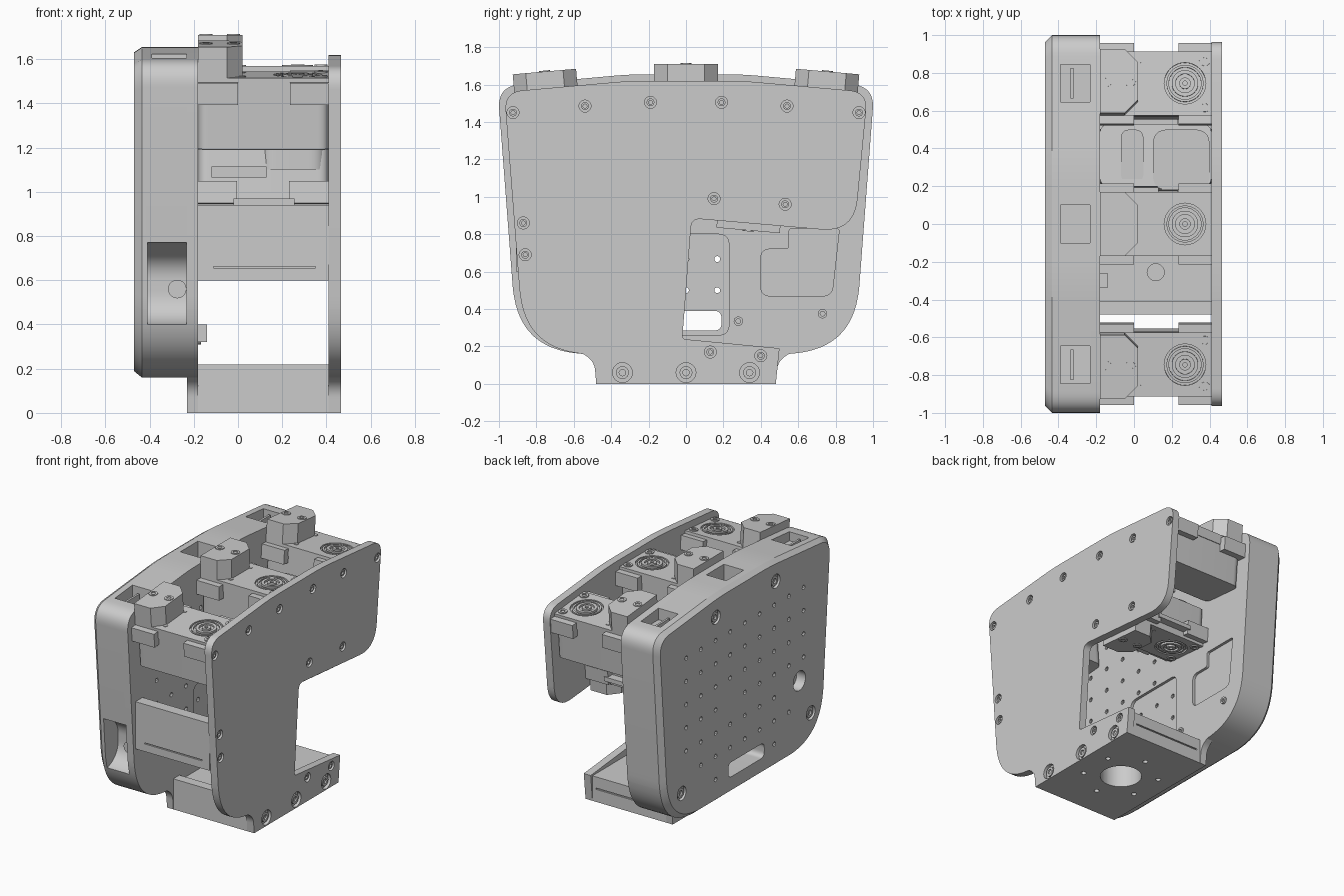
import bpy, bmesh, math
from mathutils import Matrix, Vector

if "Cube" in bpy.data.objects:
    bpy.data.objects.remove(bpy.data.objects["Cube"])

grey = bpy.data.materials.new("machined grey")
grey.use_nodes = True
grey.diffuse_color = (0.6, 0.6, 0.6, 1)
grey.node_tree.nodes["Principled BSDF"].inputs["Base Color"].default_value = (0.6, 0.6, 0.6, 1)

# Maps a flat (u, v) profile with depth w onto (y, z) with depth x
SIDE = Matrix(((0, 0, 1, 0), (1, 0, 0, 0), (0, 1, 0, 0), (0, 0, 0, 1)))
ID = Matrix.Identity(4)


def at(x, y, z):
    return Matrix.Translation((x, y, z))


def turn(angle, axis):
    return Matrix.Rotation(math.radians(angle), 4, axis)


def finish(name, bm, m=ID):
    bmesh.ops.remove_doubles(bm, verts=bm.verts, dist=1e-5)
    bmesh.ops.recalc_face_normals(bm, faces=bm.faces)
    mesh = bpy.data.meshes.new(name)
    bm.to_mesh(mesh)
    bm.free()
    mesh.transform(m)
    mesh.materials.append(grey)
    ob = bpy.data.objects.new(name, mesh)
    bpy.context.scene.collection.objects.link(ob)
    return ob


def skin(bm, rings):
    vs = [[bm.verts.new(p) for p in r] for r in rings]
    n = len(vs[0])
    for a, b in zip(vs, vs[1:]):
        for i in range(n):
            bm.faces.new((a[i], a[(i + 1) % n], b[(i + 1) % n], b[i]))
    bm.faces.new(vs[0][::-1])
    bm.faces.new(vs[-1])


def box(name, x0, x1, y0, y1, z0, z1, m=ID):
    bm = bmesh.new()
    c = [(x0, y0), (x1, y0), (x1, y1), (x0, y1)]
    skin(bm, [[(x, y, z) for x, y in c] for z in (z0, z1)])
    return finish(name, bm, m)


def rounded(points, steps=12):
    """Round each (u, v, radius) corner of a closed outline."""
    out = []
    for i, (u, v, r) in enumerate(points):
        p = Vector((u, v))
        if not r:
            out.append(p)
            continue
        a = Vector(points[i - 1][:2]) - p
        b = Vector(points[(i + 1) % len(points)][:2]) - p
        a, b = (p + e.normalized() * min(r, e.length * 0.9) for e in (a, b))
        for k in range(steps + 1):
            t = k / steps
            out.append(a * (1 - t) ** 2 + p * 2 * t * (1 - t) + b * t * t)
    return out


def prism(name, points, w0, w1, m=ID, chamfer=0):
    """Extrude an outline; the w0 end may be chamfered."""
    pts = rounded(points)
    mid = sum(pts, Vector((0, 0))) / len(pts)
    rings = []
    if chamfer:
        rings.append([(*(mid + (p - mid) * (1 - chamfer)), w0) for p in pts])
        w0 += chamfer
    rings += [[(*p, w) for p in pts] for w in (w0, w1)]
    bm = bmesh.new()
    skin(bm, rings)
    return finish(name, bm, m)


def lathe(name, profile, m=ID, seg=24):
    bm = bmesh.new()
    ang = [2 * math.pi * i / seg for i in range(seg)]
    skin(bm, [[(r * math.cos(a), r * math.sin(a), z) for a in ang] for r, z in profile])
    return finish(name, bm, m)


def rod(name, r, w0, w1, m=ID, seg=20):
    return lathe(name, [(r, w0), (r, w1)], m, seg)


def screw(name, r, m):
    """Socket head screw standing on the local origin."""
    lathe(name, [(r, -0.01), (r, 0.013), (r * 0.5, 0.013), (r * 0.5, 0.002)], m, 18)


def cut(target, cutters):
    """Subtract cutters, bake the result and remove them."""
    bm = bmesh.new()
    for c in cutters:
        bm.from_mesh(c.data)
        bpy.data.objects.remove(c)
    tool = finish("cutter", bm)
    tool.hide_render = True
    mod = target.modifiers.new("cut", 'BOOLEAN')
    mod.object, mod.operation, mod.solver = tool, 'DIFFERENCE', 'EXACT'
    dg = bpy.context.evaluated_depsgraph_get()
    baked = bpy.data.meshes.new_from_object(target.evaluated_get(dg))
    target.modifiers.clear()
    target.data = baked
    bpy.data.objects.remove(tool)


def rect(u0, u1, v0, v1, r):
    return [(u0, v0, r), (u1, v0, r), (u1, v1, r), (u0, v1, r)]


def side_holes(last):
    """Cable slot and mounting grid through the left side, up to column last."""
    tools = [prism("slot", rect(-0.22, 0.19, 0.285, 0.39, 0.04), -0.6, 0, SIDE)]
    for i in range(-4, last + 1):
        # Outer columns start higher, the second ones lower
        for j in range({4: 1, 2: -1}.get(abs(i), 0), 6):
            y, z = i * 0.167, 0.5 + j * 0.167
            if math.hypot(y + 0.62, z - 0.68) > 0.12 and (i, j) != (1, 2):
                tools.append(rod("hole", 0.016, -0.6, 0, at(0, y, z) @ SIDE, 10))
    return tools


# Thick left cover with pockets along the top and a scooped recess in front
crown = [(0.875, 0.19, 0.4), (0.925, 0.5, 0.03), (1.008, 1.59, 0.12), (0.3, 1.655, 0.1),
         (-0.3, 1.655, 0.1), (-1.008, 1.59, 0.12), (-0.925, 0.5, 0.03), (-0.875, 0.19, 0.4)]
cover = prism("left_cover", [(-0.55, 0.16, 0), (0.55, 0.16, 0)] + crown,
              -0.47, -0.23, SIDE, 0.035)
tools = side_holes(4)
tools += [box("pocket", -0.39, -0.232, y - 0.1, y + 0.1, 1.54, 1.8) for y in (-0.745, 0, 0.745)]
tools.append(prism("recess", [(-1.1, 0.4, 0), (-0.9, 0.4, 0), (-0.78, 0.45, 0.1),
                              (-0.78, 0.68, 0.08), (-0.93, 0.77, 0), (-1.1, 0.77, 0)],
                   -0.41, -0.232, SIDE))
tools.append(rod("port", 0.07, -0.6, -0.4, at(0, -0.62, 0.68) @ SIDE, 28))
cover_screws = [(0.72, 0.38), (-0.75, 0.4), (0.33, 1.5), (-0.35, 1.5)]
tools += [rod("bore", 0.05, -0.6, -0.45, at(0, y, z) @ SIDE) for y, z in cover_screws]
cut(cover, tools)
for y, z in cover_screws:
    screw("cover_screw", 0.036, at(-0.45, y, z) @ turn(-90, 'Y'))
for s in (-1, 1):
    box("pocket_rib", -0.335, -0.32, s * 0.745 - 0.08, s * 0.745 + 0.08, 1.53, 1.585)
rod("recess_plug", 0.042, 0.65, 0.85, at(-0.275, 0, 0.56) @ turn(90, 'X'))

# Left inner plate with feet and shallow pockets
foot = [(-0.55, 0.16, 0), (-0.49, 0.12, 0.05), (-0.48, 0, 0),
        (0.48, 0, 0), (0.49, 0.12, 0.05), (0.55, 0.16, 0)]
inner = prism("left_plate", foot + crown, -0.23, -0.18, SIDE)
cut(inner, side_holes(1))
cut(inner, [prism("pocket", rect(-0.25, 0.23, 0.26, 0.8, 0.06), -0.2, -0.1, SIDE),
            prism("pocket", [(0.4, 0.47, 0.05), (0.78, 0.47, 0.05), (0.82, 0.83, 0.02),
                             (0.55, 0.83, 0.02), (0.55, 0.72, 0.02), (0.4, 0.72, 0.05)],
                  -0.2, -0.1, SIDE)])
for y, z in ((0.28, 0.335), (0.73, 0.375)):
    screw("plate_screw", 0.025, at(-0.18, y, z) @ SIDE)

# Thin right plate: C shape open toward the back
right = prism("right_plate", [
    (-0.48, 0, 0), (0.48, 0, 0), (0.5, 0.19, 0), (-0.02, 0.24, 0.02), (0.03, 0.885, 0.05),
    (0.9, 0.81, 0.18), (0.972, 1.56, 0.1), (0.3, 1.62, 0.1), (-0.3, 1.62, 0.1),
    (-0.972, 1.56, 0.1), (-0.89, 0.5, 0.03), (-0.85, 0.2, 0.4), (-0.55, 0.16, 0),
    (-0.49, 0.12, 0.05)], 0.41, 0.465, SIDE)
small = [(s * y, z) for s in (-1, 1) for y, z in ((0.925, 1.45), (0.54, 1.485), (0.19, 1.505))]
small += [(0.15, 0.99), (0.53, 0.96), (-0.87, 0.86), (-0.86, 0.69), (0.13, 0.17), (0.4, 0.15)]
heads = [(y, z, 0.032) for y, z in small] + [(y, 0.06, 0.053) for y in (-0.34, 0, 0.34)]
cut(right, [rod("bore", r, 0.44, 0.6, at(0, y, z) @ SIDE) for y, z, r in heads])
for y, z, r in heads:
    screw("side_screw", r * 0.65, at(0.445, y, z) @ SIDE)

# Base block with centre bore, bolt circle and raised front rib
base = box("base_block", -0.18, 0.41, -0.48, 0.48, 0, 0.18)
tools = [rod("bore", 0.14, -0.1, 0.3, at(0.115, 0, 0), 32),
         rod("counterbore", 0.045, 0.13, 0.3, at(0.115, -0.255, 0)),
         box("groove", -0.15, 0.38, 0.47, 0.6, 0.09, 0.1)]
tools += [rod("hole", 0.018, -0.1, 0.1 if k else 0.13,
              at(0.115, 0, 0) @ turn(60 * k, 'Z') @ at(0, -0.255, 0), 12) for k in range(6)]
cut(base, tools)
box("base_front_rib", -0.18, 0.41, -0.48, -0.41, 0.17, 0.22)

# Grooved front cross panel
panel = box("front_panel", -0.18, 0.41, -0.91, -0.83, 0.6, 0.94)
cut(panel, [box("groove", -0.11, 0.35, -1, -0.9, 0.655, 0.663)])

# Cable connectors on the inner plate
for y, z in ((-0.3, 0.36), (0.35, 1.09)):
    box("connector", -0.19, -0.14, y - 0.04, y + 0.04, z - 0.04, z + 0.04)


def drive_unit(m, depth, cap):
    """Drive unit whose top plate lies on the local z = 0."""
    top = box("drive_top_plate", -0.18, 0.41, -0.17, 0.17, -0.07, 0, m)
    cut(top, [rod("seat", 0.11, -0.015, 0.1, m @ at(0.27, 0, 0), 32)])
    prism("drive_body", rect(-0.18, 0.41, -0.165, 0.165, 0.05), -depth, -0.06, m)
    # Mounting ears on both faces
    for s in (-1, 1):
        for x0, x1 in ((-0.18, 0), (0.235, 0.41)):
            ys = sorted((s * 0.15, s * 0.215))
            box("mounting_ear", x0, x1, *ys, -0.12, -0.02, m)
        screw("drive_screw", 0.03, m @ at(0.375, s * 0.122, -0.006))
        rod("dowel", 0.016, -0.02, 0.004, m @ at(0.02, s * 0.11, 0), 12)
    # Output hub with concentric rings
    lathe("output_hub", [(0.098, -0.04), (0.098, 0), (0.085, 0), (0.085, -0.012),
                         (0.07, -0.012), (0.07, 0.004), (0.05, 0.004), (0.05, -0.01),
                         (0.03, -0.01), (0.03, 0.006), (0.012, 0.006), (0.012, -0.005)],
          m @ at(0.27, 0, 0), 32)
    # Sensor cap with clipped corners
    prism("sensor_cap", [(-0.18, -0.17, 0), (-0.05, -0.17, 0), (0.02, -0.1, 0),
                         (0.02, 0.1, 0), (-0.05, 0.17, 0), (-0.18, 0.17, 0)], -0.02, cap, m)
    for x in (-0.145, -0.02):
        screw("cap_screw", 0.03, m @ at(x, 0, cap - 0.008))


drive_unit(at(0, 0, 1.57), 0.38, 0.14)
for s in (-1, 1):
    drive_unit(at(0, s * 0.745, 1.53) @ turn(-5 * s, 'X'), 0.325, 0.14)

# Lower unit hangs upside down and turned around, with its motor, arm and flange
drive_unit(at(0.23, 0.34, 0.91) @ turn(-5, 'X') @ turn(180, 'Y'), 0.275, 0.09)
prism("lower_motor", rect(0.1, 0.4, 0.18, 0.5, 0.08), 1.1, 1.2)
prism("lower_arm", rect(-0.07, 0.05, 0.22, 0.5, 0.05), 1.1, 1.195)
box("lower_flange", -0.02, 0.255, 0.12, 0.57, 0.94, 0.97)
box("lower_cable_clip", -0.12, 0.13, 0.12, 0.2, 1.065, 1.115)

# Smooth round parts, keep hard edges
for ob in bpy.context.scene.objects:
    if ob.type == 'MESH':
        ob.data.shade_smooth()
        ob.data.set_sharp_from_angle(angle=math.radians(28))
